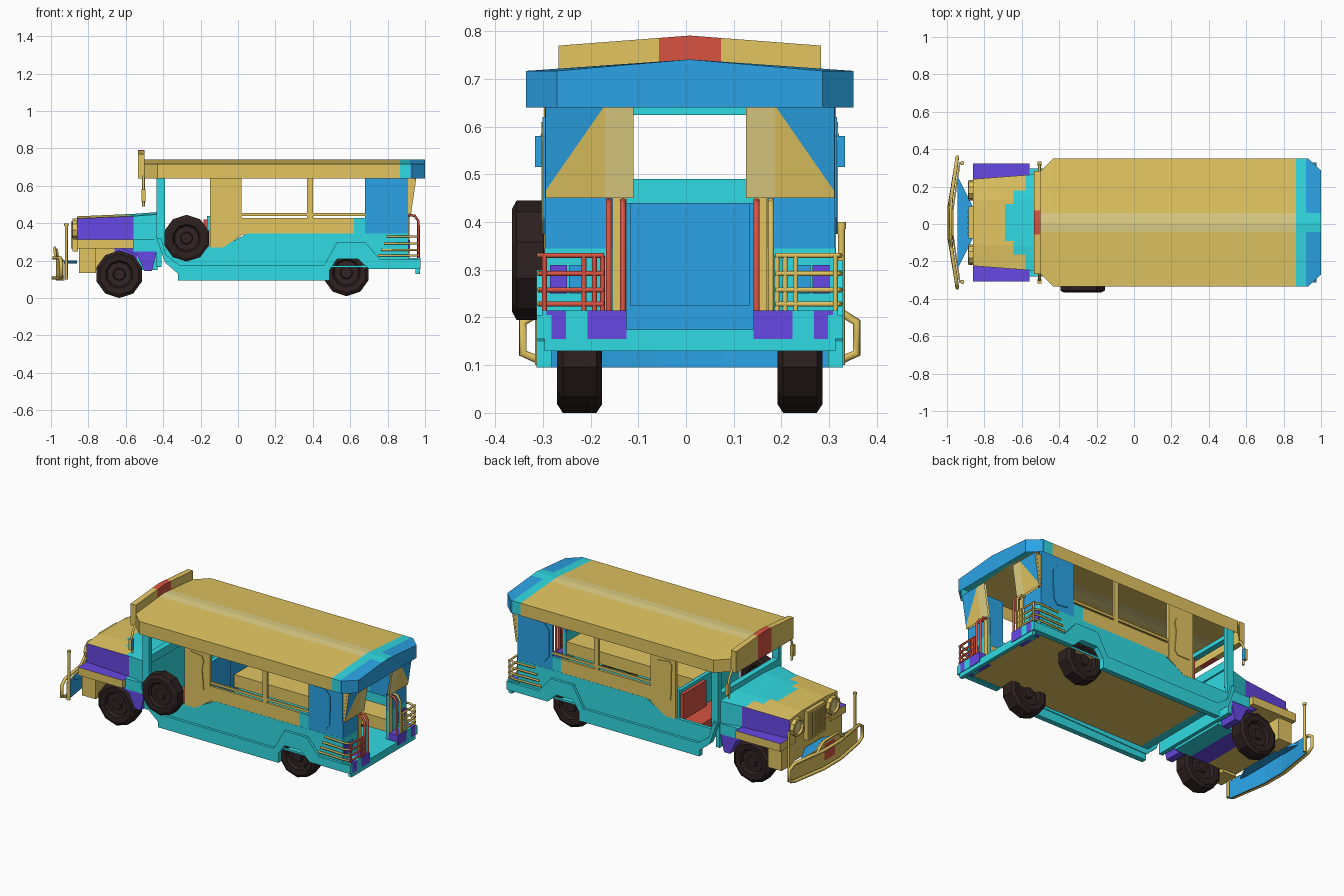
import bpy, bmesh, math
from mathutils import Vector

if "Cube" in bpy.data.objects:
    bpy.data.objects.remove(bpy.data.objects["Cube"])

C = 0.008  # centre line of the body in y
COL = {"tan": (.76, .56, .12), "pale_tan": (.75, .64, .24), "turquoise": (.03, .70, .76),
       "blue": (.024, .37, .79), "purple": (.135, .065, .78), "red": (.68, .088, .055),
       "tyre_black": (.026, .015, .014), "hub_black": (.03, .018, .017)}
MAT = {}
for n, c in COL.items():
    MAT[n] = bpy.data.materials.new(n)
    MAT[n].diffuse_color = (*c, 1)
ORDER = list(COL)

def build(name, verts, faces, col, cuts=(), open_below=False):
    """col: colour name or rule(centre, normal); cuts: (axis, value) planes."""
    bm = bmesh.new()
    vs = [bm.verts.new(v) for v in verts]
    for f in faces:
        bm.faces.new([vs[i] for i in f])
    bmesh.ops.recalc_face_normals(bm, faces=bm.faces[:])
    if open_below:
        bmesh.ops.delete(bm, geom=[f for f in bm.faces if f.normal.z < -.9], context="FACES")
    for ax, val in cuts:
        co, no = Vector((0, 0, 0)), Vector((0, 0, 0))
        co[ax], no[ax] = val, 1
        bmesh.ops.bisect_plane(bm, geom=bm.verts[:] + bm.edges[:] + bm.faces[:], plane_co=co, plane_no=no)
    bm.normal_update()
    for f in bm.faces:
        f.material_index = ORDER.index(col if isinstance(col, str) else col(f.calc_center_median(), f.normal))
    me = bpy.data.meshes.new(name)
    bm.to_mesh(me)
    bm.free()
    for n in ORDER:
        me.materials.append(MAT[n])
    bpy.context.collection.objects.link(bpy.data.objects.new(name, me))

def loft(name, rings, col, cuts=(), open_below=False):
    n = len(rings[0])
    faces = [tuple(range(n)), tuple(range((len(rings) - 1) * n, len(rings) * n))]
    for k in range(len(rings) - 1):
        for i in range(n):
            j = (i + 1) % n
            faces.append((k * n + i, k * n + j, (k + 1) * n + j, (k + 1) * n + i))
    build(name, [p for r in rings for p in r], faces, col, cuts, open_below)

def box(name, x0, x1, y0, y1, z0, z1, col, cuts=()):
    loft(name, [[(x, C + y0, z0), (x, C + y1, z0), (x, C + y1, z1), (x, C + y0, z1)] for x in (x0, x1)], col, cuts)

def box2(name, x0, x1, y0, y1, z0, z1, col, cuts=()):
    box(name + "_left", x0, x1, y0, y1, z0, z1, col, cuts)
    box(name + "_right", x0, x1, -y1, -y0, z0, z1, col, cuts)

def panel2(name, pts, y0, y1, col, cuts=()):
    for s, t in ((1, "_left"), (-1, "_right")):
        loft(name + t, [[(x, C + s * y, z) for x, z in pts] for y in (y0, y1)], col, cuts)

def tube(name, pts, r, col, closed=False):
    cu = bpy.data.curves.new(name, "CURVE")
    cu.dimensions, cu.bevel_depth, cu.bevel_resolution, cu.use_fill_caps = "3D", r, 1, True
    sp = cu.splines.new("POLY")
    sp.points.add(len(pts) - 1)
    for p, q in zip(sp.points, pts):
        p.co = (q[0], C + q[1], q[2], 1)
    sp.use_cyclic_u = closed
    cu.materials.append(MAT[col])
    ob = bpy.data.objects.new(name, cu)
    bpy.context.collection.objects.link(ob)
    bpy.ops.object.select_all(action="DESELECT")
    ob.select_set(True)
    bpy.context.view_layer.objects.active = ob
    bpy.ops.object.convert(target="MESH")

def wheel(name, x, y, z, r, w):
    prof = [(.03, w * .9), (.034, w * .55), (.066, w * .55), (.075, w * .95), (r - .018, w), (r, w * .75)]
    prof += [(a, -b) for a, b in reversed(prof)]
    rings = [[(x + a * math.sin(i * math.tau / 10), y + b, z - a * math.cos(i * math.tau / 10)) for i in range(10)] for a, b in prof]
    loft(name, rings, lambda c, n: "hub_black" if math.hypot(c.x - x, c.z - z) < .065 else "tyre_black")

# wheels and spare
for s, t in ((1, "left"), (-1, "right")):
    wheel("front_wheel_" + t, -.635, C + s * .231, .127, .127, .047)
    wheel("rear_wheel_" + t, .58, C + s * .231, .135, .125, .047)
wheel("spare_wheel", -.275, -.327, .32, .125, .038)

# open roof shell with skirt, chamfered in plan
def roof_col(c, n):
    mid = abs(c.y - C) < .05
    if c.x > .92:
        return "turquoise" if mid and n.z > .5 else "blue"
    if c.x > .865:
        return "turquoise"
    return "pale_tan" if mid and n.z > .5 else "tan"
rings = []
for x, h in ((-.5, .275), (-.43, .343), (.93, .343), (1.0, .278)):
    rings.append([(x, C - h, .64), (x, C - h, .717), (x, C, .741), (x, C + h, .717), (x, C + h, .64)])
loft("roof", rings, roof_col, [(0, .865), (0, .92), (1, C - .05), (1, C + .05)], True)

# board above the windscreen
sign = [(-.275, .64), (-.275, .77), (0, .791), (.275, .77), (.275, .64)]
loft("front_board", [[(x, C + y, z) for y, z in sign] for x in (-.535, -.5)],
     lambda c, n: "red" if abs(c.y - C) < .065 else "tan", [(1, C - .065), (1, C + .065)])

# side body: upper part, flared lower skirt, floor
panel2("side_upper", [(-.435, .32), (-.39, .19), (-.32, .13), (.46, .15), (.53, .21), (.64, .21), (.70, .16),
                      (.91, .16), (.91, .345), (.05, .345), (-.08, .275), (-.39, .275), (-.39, .33)],
       .285, .305, "turquoise")
panel2("side_skirt", [(-.435, .32), (-.39, .19), (-.32, .13), (-.32, .095), (.49, .095), (.49, .15), (.53, .21), (.64, .21),
                      (.70, .155), (.975, .155), (.975, .205), (.76, .205), (.68, .30), (.53, .30), (.46, .175),
                      (-.31, .175), (-.385, .23), (-.41, .32)], .29, .321, "turquoise")
box("floor", -.33, .96, -.285, .285, .163, .175, lambda c, n: "tan" if n.z < -.5 and c.x > -.28 else "turquoise", [(0, -.28)])
box("rear_sill", .95, .972, -.305, .305, .13, .175, "turquoise")

# cabin walls, window band
panel2("door_panel", [(-.15, .70), (-.15, .27), (-.08, .27), (.02, .335), (.02, .70)], .287, .306, "tan")
panel2("door_inset", [(-.125, .59), (-.11, .61), (-.03, .60), (-.02, .57), (-.03, .52), (-.02, .40), (-.04, .375), (-.12, .375)],
       .306, .311, "tan")
box2("window_sill", .02, .68, .29, .304, .34, .428, lambda c, n: "turquoise" if c.x > .62 else "tan", [(0, .62)])
box2("window_rail", .02, .68, .292, .302, .44, .455, "tan")
box2("window_pillar", .37, .40, .288, .303, .42, .70, "tan")
box2("rear_quarter", .68, .91, .288, .304, .34, .70, "blue")
panel2("quarter_inset", [(.70, .42), (.73, .385), (.80, .375), (.825, .41), (.83, .58), (.80, .62), (.73, .62), (.70, .58)],
       .304, .309, "blue")
panel2("quarter_return", [(.905, .45), (.925, .45), (.954, .645), (.905, .645)], .294, .302, "tan")

# rear wall either side of the entry
box2("rear_wall_lower", .895, .912, .133, .304, .165, .345, "turquoise")
box2("rear_wall_middle", .895, .912, .133, .304, .345, .45, "blue")
box2("entry_edge", .912, .918, .133, .162, .215, .45, "tan")
for s, t in ((1, "left"), (-1, "right")):
    yz = [(.118, .45), (.303, .45), (.303, .465), (.178, .645), (.118, .645), (.303, .645), (.178, .45)]
    v = [(.925 + (z - .45) * .15 + d, C + s * y, z) for d in (0, -.012) for y, z in yz]
    build("rear_upper_panel_" + t, v, [(0, 6, 3, 4), (6, 1, 2, 3), (2, 5, 3), (7, 13, 10, 11), (13, 8, 9, 10), (9, 12, 10)],
          lambda c, n: "blue" if abs(c.y - C) > .225 and c.z > .575 else "pale_tan" if abs(c.y - C) < .16 else "tan")
    # rear step bumpers with lamps
    y0, y1 = sorted((s * .133, s * .31))
    box("rear_step_" + t, .90, .975, y0, y1, .155, .215,
        lambda c, n: "turquoise" if .215 < abs(c.y - C) < .26 or abs(c.y - C) > .3 else "purple",
        [(1, C + v * s) for v in (.215, .26, .30)])
    for k, yy in enumerate((.235, .275)):
        box("rear_lamp_%s_%d" % (t, k), .912, .92, s * yy - .018, s * yy + .018, .25, .31, "purple" if k else "blue")
    # wraparound guard bars and grab handles
    rear = "red" if s < 0 else "tan"
    for k, z in enumerate((.228, .258, .292, .33)):
        tube("guard_side_%s_%d" % (t, k), [(.75 + k * .015, s * .308, z), (.93, s * .315, z), (.965, s * .30, z)], .006, "tan")
        tube("guard_rear_%s_%d" % (t, k), [(.965, s * .315, z), (.968, s * .18, z)], .006, rear)
    for y in (.183, .20, .222, .305):
        tube("guard_post_%s_%d" % (t, y * 1000), [(.967, s * y, .215), (.967, s * y, .33)], .006, rear)
    for y, m in ((.14, "red"), (.17, rear)):
        tube("grab_handle_%s_%d" % (t, y * 1000), [(.965, s * y, .21), (.965, s * y, .41), (.945, s * y, .44), (.905, s * y, .445)], .007, m)
    # wing mirrors
    y0, y1 = sorted((s * .301, s * .325))
    box("mirror_" + t, -.515, -.495, y0, y1, .515, .58, lambda c, n: "blue" if n.x > .5 else "tan")
    tube("mirror_arm_" + t, [(-.505, s * .27, .65), (-.505, s * .295, .62), (-.505, s * .31, .57), (-.505, s * .30, .49)], .007, "tan")

# interior: benches, bulkhead, driver seat
box2("bench", -.13, .895, .14, .286, .215, .29, "tan")
box("bulkhead", -.165, -.145, -.288, .288, .17, .44, lambda c, n: "blue" if n.x > .5 else "turquoise")
box("bulkhead_upholstery", -.145, -.14, -.125, .125, .225, .44, "blue")
box("front_seat", -.30, -.165, -.28, .28, .175, .265, "red")
box("driver_backrest", -.185, -.165, .06, .28, .265, .42, "red")

# windscreen frame and firewall
box2("windscreen_post", -.435, -.39, .275, .304, .32, .70, "turquoise")
box("windscreen_top", -.435, -.40, -.28, .28, .625, .65, "turquoise")
box("windscreen_base", -.435, -.40, -.28, .28, .44, .49, "turquoise")
box("firewall", -.435, -.41, -.29, .29, .165, .45, "turquoise")

# bonnet with upright purple flanks
def bonnet_col(c, n):
    if n.x < -.7:
        return "tan"
    if abs(n.y) > .7:
        return "turquoise" if c.x > -.56 else "purple"
    d = abs(c.y - C)
    return "turquoise" if c.x > (-.69 if d < .1 else -.645 if d < .17 else -.58) else "tan"
rings = []
for x, w, z in ((-.862, .232, .437), (-.56, .255, .45), (-.425, .285, .46)):
    rings.append([(x, C - w, .30), (x, C - w, z - .012), (x, C - w * .5, z), (x, C + w * .5, z), (x, C + w, z - .012), (x, C + w, .30)])
loft("bonnet", rings, bonnet_col, [(0, v) for v in (-.56, -.58, -.645, -.69)] + [(1, C + v) for v in (-.17, -.1, .1, .17)])
box2("front_fender", -.86, -.56, .17, .316, .265, .313, lambda c, n: "purple" if n.z > .5 else "tan")
box2("cowl_side", -.56, -.41, .17, .288, .25, .315, "turquoise")
panel2("fender_tail", [(-.63, .27), (-.54, .23), (-.50, .145), (-.46, .145), (-.43, .27)], .18, .285, "purple")
box("engine_bay", -.85, -.43, -.18, .18, .15, .31, lambda c, n: "tan" if c.x < -.66 else "turquoise" if c.x > -.54 else "purple",
    [(0, -.66), (0, -.54)])
box2("front_valance", -.85, -.76, .17, .29, .135, .27, "tan")

# grille and headlamps
box("grille_frame", -.885, -.855, -.085, .085, .25, .425, "tan")
for k in range(5):
    y = -.06 + k * .03
    box("grille_bar_%d" % k, -.892, -.885, y - .006, y + .006, .265, .41, "tan")
for s, t in ((1, "left"), (-1, "right")):
    rings = [[(x, C + s * .172 + r * math.cos(i * math.tau / 10), .365 + r * math.sin(i * math.tau / 10)) for i in range(10)]
             for x, r in ((-.85, .055), (-.885, .055), (-.887, .042), (-.875, .038))]
    loft("headlamp_" + t, rings, lambda c, n: "pale_tan" if n.x < -.9 and c.x > -.88 else "tan")
    tube("bumper_post_" + t, [(-.918, s * .318, .10), (-.918, s * .318, .39)], .008, "tan")
    tube("bumper_post_cap_" + t, [(-.918, s * .318, .385), (-.918, s * .318, .40)], .011, "tan")

# front bumper: bent plate with tube frame
rings = [[(x, C + y, .095), (x + .008, C + y, .095), (x + .008, C + y, z), (x, C + y, z)]
         for y, x, z in ((-.32, -.935, .20), (-.12, -.965, .225), (-.07, -.972, .265), (.07, -.972, .265), (.12, -.965, .225), (.32, -.935, .20))]
loft("bumper_plate", rings, lambda c, n: "blue" if n.x > .5 else "red" if abs(c.y - C) < .06 and n.x < -.5 and .14 < c.z < .24 else "tan",
     [(2, .14), (2, .24), (1, C - .05), (1, C + .05)])
half = [(-.985, .08, .215), (-.95, .31, .215), (-.945, .35, .19), (-.945, .35, .125), (-.95, .31, .108), (-.988, .08, .108)]
tube("bumper_frame", half + [(x, -y, z) for x, y, z in reversed(half)], .01, "tan", True)
tube("bumper_hump", [(-.975, -.13, .215), (-.98, -.07, .268), (-.98, .07, .268), (-.975, .13, .215)], .008, "tan")
loft("bumper_bracket", [[(x, C - h, .185), (x, C + h, .185), (x, C + h, .2), (x, C - h, .2)] for x, h in ((-.945, .25), (-.86, .08))], "blue")

for m in bpy.data.materials:
    if m.users and not m.is_grease_pencil:
        m.use_nodes = True
        m.node_tree.nodes["Principled BSDF"].inputs["Base Color"].default_value = m.diffuse_color
